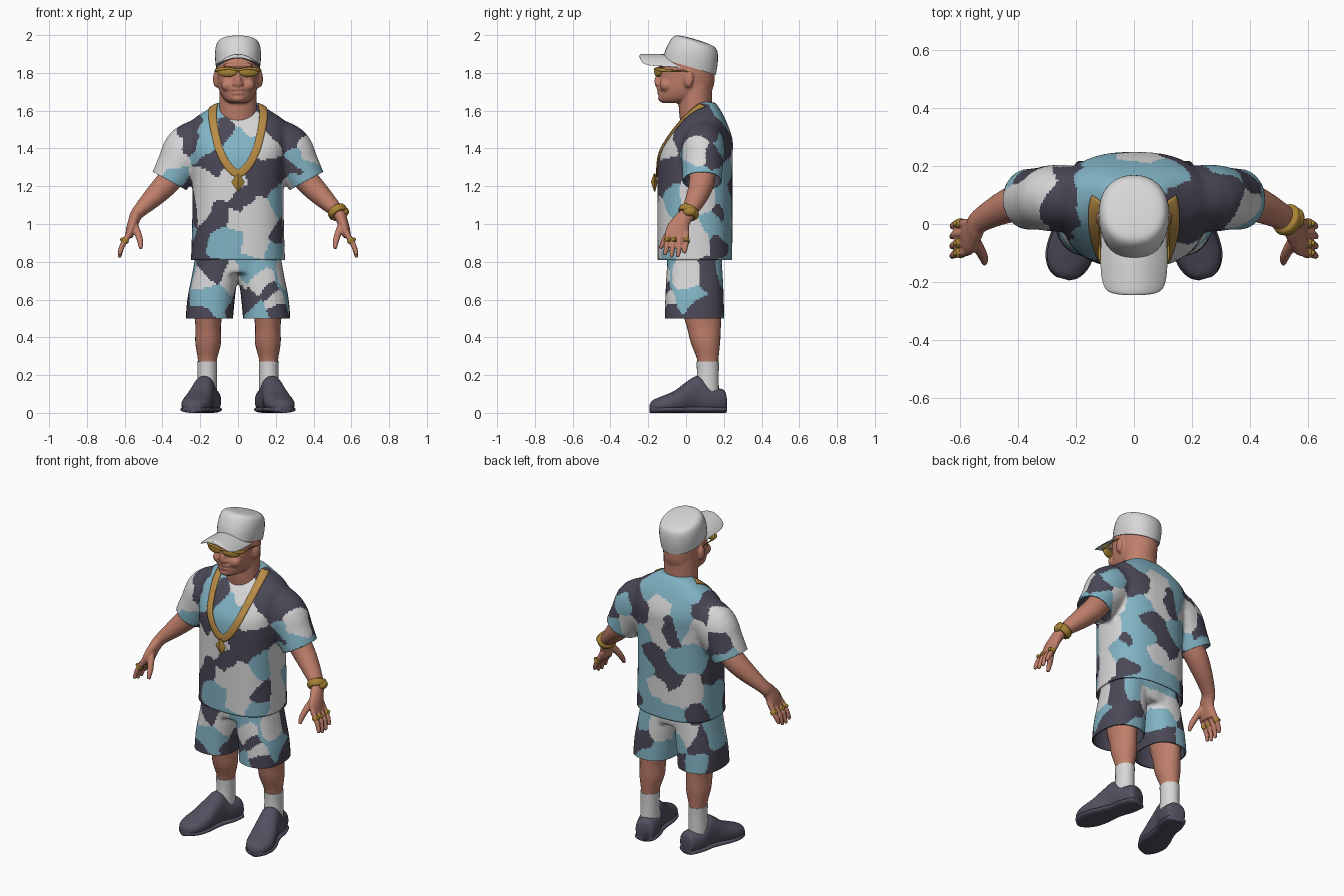
import bpy, bmesh
from math import cos, sin, pi, radians
from mathutils import Vector, Matrix, noise, kdtree
from mathutils.bvhtree import BVHTree

cube = bpy.data.objects.get("Cube")
if cube:
    bpy.data.objects.remove(cube)

Y, Z = Vector((0, 1, 0)), Vector((0, 0, 1))


def material(name, *rgb):
    m = bpy.data.materials.new(name)
    m.use_nodes = True
    m.diffuse_color = (*rgb, 1)
    m.node_tree.nodes["Principled BSDF"].inputs["Base Color"].default_value = (*rgb, 1)
    return m


skin = material("skin", .52, .21, .145)
white = material("white cloth", .68, .68, .68)
blue = material("light blue", .22, .45, .55)
dark = material("dark grey", .07, .065, .095)
shoe_grey = material("shoe grey", .085, .08, .115)
gold = material("gold", .48, .26, .06)
deep_gold = material("deep gold", .4, .23, .035)


def spline(points, sub):
    """Catmull-Rom interpolation of equal-length tuples."""
    pts = [points[0], *points, points[-1]]
    out = []
    for a, b, c, d in zip(pts, pts[1:], pts[2:], pts[3:]):
        for k in range(sub):
            t = k / sub
            out.append([q + t / 2 * (r - p + t * (2*p - 5*q + 4*r - s + t * (3*(q - r) + s - p)))
                        for p, q, r, s in zip(a, b, c, d)])
    return out + [list(points[-1])]


def loft(bm, rings, axis=None, ref=Y, power=2, seg=24, sub=4):
    """Skin rings (x, y, z, half width, half depth), square to axis or to the path."""
    rings = spline(rings, sub)
    centres = [Vector(r[:3]) for r in rings]
    loops = []
    for i, (c, r) in enumerate(zip(centres, rings)):
        t = axis or centres[min(i + 1, len(rings) - 1)] - centres[max(i - 1, 0)]
        u = ref.cross(t).normalized()
        v = t.cross(u).normalized()
        loop = []
        for k in range(seg):
            a, b = cos(2 * pi * k / seg), sin(2 * pi * k / seg)
            a, b = (abs(w) ** (2 / power) * (1 if w > 0 else -1) for w in (a, b))
            loop.append(bm.verts.new(c + u * r[3] * a + v * r[4] * b))
        loops.append(loop)
    for p, q in zip(loops, loops[1:]):
        for k in range(seg):
            n = (k + 1) % seg
            bm.faces.new((p[k], p[n], q[n], q[k]))
    bm.faces.new(loops[0][::-1])
    bm.faces.new(loops[-1])


def ball(bm, loc, size, yaw=0):
    turn = Matrix.LocRotScale(Vector(loc), Matrix.Rotation(yaw, 3, 'Z'), Vector(size))
    bmesh.ops.create_uvsphere(bm, u_segments=24, v_segments=14, radius=1, matrix=turn)


def mirror(bm):
    copy = bmesh.ops.duplicate(bm, geom=bm.verts[:] + bm.edges[:] + bm.faces[:])["geom"]
    for v in copy:
        if isinstance(v, bmesh.types.BMVert):
            v.co.x *= -1


def finish(name, bm, mats, voxel=0, smooth=4):
    bmesh.ops.recalc_face_normals(bm, faces=bm.faces[:])
    me = bpy.data.meshes.new(name)
    bm.to_mesh(me)
    bm.free()
    ob = bpy.data.objects.new(name, me)
    bpy.context.scene.collection.objects.link(ob)
    if voxel:
        # fuse overlapping parts into one skin
        mod = ob.modifiers.new("fuse", 'REMESH')
        mod.mode, mod.voxel_size = 'VOXEL', voxel
        mod = ob.modifiers.new("soften", 'SMOOTH')
        mod.iterations = smooth
        graph = bpy.context.evaluated_depsgraph_get()
        me = bpy.data.meshes.new_from_object(ob.evaluated_get(graph))
        ob.modifiers.clear()
        ob.data = me
    me.materials.clear()
    for m in mats:
        me.materials.append(m)
    me.shade_smooth()
    me.set_sharp_from_angle(angle=radians(50))
    return ob


# Camouflage: each face takes the colour of its nearest blotch; order white, blue, dark
front_blotches = (
    ((-.36, 1.36), (0, 1.57), (.06, 1.56), (-.17, 1.2), (-.03, 1.21), (.1, 1.08), (.13, 1),
     (.1, .88), (.17, 1.4), (-.2, 1.12), (-.02, 1.02), (-.19, .73), (-.04, .7), (.12, .7),
     (.2, .58)),
    ((-.37, 1.25), (-.17, 1.53), (0, 1.46), (0, 1.36), (-.18, 1.41), (-.09, .87), (-.04, .91),
     (.2, .84), (.34, 1.34), (.22, 1.13), (-.12, .62), (-.21, .6), (.07, .76), (.25, .7),
     (.12, .54)),
    ((-.27, 1.46), (-.07, 1.5), (-.12, 1.32), (.22, 1.5), (.28, 1.44), (.17, 1.3), (.11, 1.21),
     (.03, 1.15), (-.1, 1.03), (-.2, .87), (.24, .93), (.27, 1.27), (.43, 1.3), (-.15, .76),
     (.05, .6), (.17, .64), (.23, .53), (-.22, .52)))
back_blotches = (
    ((.03, 1.5), (.04, 1.38), (.01, 1.3), (.01, 1.01), (-.1, .96), (-.2, 1), (-.22, 1.37),
     (.27, 1.3), (.05, .7), (-.12, .73)),
    ((.12, 1.56), (.14, 1.29), (.2, 1.16), (.16, .97), (.13, 1.09), (.06, .88), (-.1, 1.5),
     (-.13, 1.41), (-.12, 1.18), (-.2, 1.21), (-.1, .85), (.33, 1.42), (-.4, 1.25), (.38, 1.25),
     (.18, .74), (.08, .56), (-.05, .65), (-.18, .55)),
    ((.19, 1.5), (.15, 1.41), (-.05, 1.37), (.04, 1.19), (-.02, 1.1), (-.07, 1.04), (-.25, 1.5),
     (-.22, .87), (-.36, 1.32), (.15, .62), (-.1, .54), (-.21, .66)))
# flanks, sleeve tops and nape
side_blotches = (
    ((.25, .06, .93), (.24, .1, 1.13), (.42, .06, 1.38), (-.42, .04, 1.38), (-.32, .15, 1.48),
     (.25, 0, .73)),
    ((.25, .14, 1), (-.25, .08, .95), (-.17, .1, 1.6), (0, .19, 1.59), (.4, .05, 1.25),
     (.27, .02, .62), (-.27, .05, .7)),
    ((.25, .21, 1.05), (.25, .22, .9), (.3, .1, 1.5), (.22, .1, 1.56), (.38, .14, 1.35),
     (-.25, .09, 1.55), (-.25, .05, 1.08), (.24, .12, .74), (.27, .08, .54), (-.27, .05, .56)))
blotches = [(Vector((x, y, z)), i) for y, side in ((-.13, front_blotches), (.22, back_blotches))
            for i, group in enumerate(side) for x, z in group]
blotches += [(Vector(co), i) for i, group in enumerate(side_blotches) for co in group]
tree = kdtree.KDTree(len(blotches))
for n, (co, i) in enumerate(blotches):
    tree.insert(co, n)
tree.balance()


def tailor(ob, openings):
    """Cut open the cloth ends, paint the pattern and give the cloth thickness."""
    bm = bmesh.new()
    bm.from_mesh(ob.data)
    for point, out, radius in openings:
        point = Vector(point)
        faces = [f for f in bm.faces if (f.calc_center_median() - point).length < radius]
        parts = {g for f in faces for g in (*f.verts, *f.edges)}
        bmesh.ops.bisect_plane(bm, geom=faces + list(parts), plane_co=point,
                               plane_no=Vector(out), clear_outer=True)
    for f in bm.faces:
        f.smooth = True
        co = f.calc_center_median()
        f.material_index = blotches[tree.find(co + noise.noise_vector(co * 10) * .035)[1]][1]
    bm.to_mesh(ob.data)
    bm.free()
    mod = ob.modifiers.new("cloth", 'SOLIDIFY')
    mod.thickness, mod.material_offset = .008, 2


# Shirt with sleeves
bm = bmesh.new()
loft(bm, [(.12, .1, 1.5, .09, .09), (.25, .09, 1.4, .135, .115), (.32, .087, 1.3, .115, .108),
          (.363, .085, 1.228, .102, .105), (.373, .085, 1.21, .102, .105)])
mirror(bm)
loft(bm, [(0, .047, .79, .25, .197), (0, .047, 1, .243, .199), (0, .047, 1.2, .242, .199),
          (0, .05, 1.36, .25, .197), (0, .07, 1.45, .26, .176), (0, .088, 1.54, .25, .127),
          (0, .1, 1.6, .17, .085), (0, .105, 1.645, .1, .05)], axis=Z, power=2.5, seg=40)
shirt = finish("shirt", bm, (white, blue, dark), .011, 5)
tailor(shirt, [((0, 0, .81), (0, 0, -1), 1),
               ((.363, .085, 1.228), (.48, 0, -.88), .118),
               ((-.363, .085, 1.228), (-.48, 0, -.88), .118)])

# Shorts
bm = bmesh.new()
loft(bm, [(.153, .045, .48, .125, .158), (.143, .045, .6, .126, .155),
          (.125, .045, .72, .121, .15), (.11, .045, .86, .11, .14)], axis=Z, power=2.4)
mirror(bm)
loft(bm, [(0, .045, .74, .2, .14), (0, .045, .86, .22, .15)], axis=Z, power=2.5)
shorts = finish("shorts", bm, (white, blue, dark), .011, 4)
tailor(shorts, [((0, 0, .5), (0, 0, -1), 1)])

# Legs
bm = bmesh.new()
loft(bm, [(.15, .07, .7, .085, .1), (.157, .085, .53, .074, .1), (.158, .095, .45, .067, .089),
          (.158, .103, .37, .068, .077), (.162, .115, .28, .05, .056),
          (.163, .115, .2, .046, .054)], axis=Z)
mirror(bm)
finish("legs", bm, [skin])

# Socks
bm = bmesh.new()
loft(bm, [(.163, .115, .273, .053, .06), (.163, .115, .2, .051, .058),
          (.165, .11, .1, .054, .064)], axis=Z)
mirror(bm)
finish("socks", bm, [white])

# Shoes: (length position, half width, height)
shoe = [(.06, .035, .09), (.045, .056, .125), (-.03, .066, .14), (-.09, .06, .195),
        (-.15, .066, .165), (-.21, .076, .12), (-.28, .075, .09), (-.33, .052, .07),
        (-.35, .022, .05)]
turn = Matrix.Translation((.155, .15, 0)) @ Matrix.Rotation(radians(15), 4, 'Z')
for name, wider, top in (("shoes", 1, 1), ("shoe_soles", 1.07, 0)):
    bm = bmesh.new()
    loft(bm, [(0, s, (h if top else .036) / 2, w * wider, (h if top else .036) / 2)
              for s, w, h in shoe], axis=-Y, ref=Z, power=2.3)
    bm.transform(turn)
    mirror(bm)
    finish(name, bm, [shoe_grey])

# Arms with hands
bm = bmesh.new()
loft(bm, [(.25, .09, 1.38, .07, .07), (.36, .085, 1.235, .066, .068), (.44, .06, 1.15, .056, .058),
          (.53, .012, 1.06, .035, .042), (.55, -.02, 1.02, .03, .046),
          (.567, -.045, .97, .026, .061), (.578, -.05, .93, .02, .06)])
for i, drop in enumerate((.835, .822, .826, .845)):
    y = -.1 + i * .034
    loft(bm, [(.565, y * .9, .97, .016, .016), (.59, y, .925, .0155, .0145),
              (.615, y - .004, .88, .015, .0135), (.628, y - .012, drop, .01, .01)], seg=12)
loft(bm, [(.555, -.045, 1.01, .02, .022), (.53, -.09, .95, .019, .019),
          (.517, -.118, .905, .016, .016), (.515, -.135, .87, .01, .01)], seg=12)
mirror(bm)
finish("arms", bm, [skin], .0055, 4)

# Bracelet on the left wrist
bm = bmesh.new()
loft(bm, [(.514, .024, 1.078, .042, .046), (.52, .019, 1.07, .051, .055),
          (.53, .012, 1.06, .053, .057), (.538, .004, 1.048, .046, .05)])
ball(bm, (.565, .02, 1.065), (.022, .034, .024))
finish("bracelet", bm, [deep_gold])

# Finger rings on both hands
bm = bmesh.new()
for y in (-.1, -.066, .002):
    loft(bm, [(.59, y, .922, .017, .016), (.598, y, .912, .021, .018), (.604, y, .902, .017, .016)],
         seg=12, sub=2)
    ball(bm, (.616, y, .918), (.008, .01, .01))
mirror(bm)
finish("finger_rings", bm, [deep_gold])

# Head with neck, ears, nose, brow, cheeks and lips
bm = bmesh.new()
ball(bm, (.116, .012, 1.768), (.015, .028, .046), -.3)
ball(bm, (.05, -.105, 1.735), (.04, .035, .035))
ball(bm, (.015, -.147, 1.742), (.014, .015, .012))
mirror(bm)
loft(bm, [(0, .07, 1.48, .105, .09), (0, .05, 1.6, .1, .088), (0, .05, 1.74, .1, .09)], axis=Z)
loft(bm, [(0, -.065, 1.64, .042, .06), (0, -.028, 1.662, .075, .115), (0, 0, 1.715, .101, .142),
          (0, .008, 1.8, .112, .145), (0, .012, 1.87, .111, .138), (0, .02, 1.92, .09, .11)],
     axis=Z, power=2.1, seg=32)
ball(bm, (0, -.15, 1.755), (.018, .018, .034))
ball(bm, (0, -.128, 1.84), (.085, .02, .014))
ball(bm, (0, -.14, 1.714), (.038, .016, .008))
ball(bm, (0, -.138, 1.692), (.034, .016, .008))
ball(bm, (0, -.128, 1.664), (.035, .02, .018))
finish("head", bm, [skin], .007, 3)

# Cap crown and brim
bm = bmesh.new()
loft(bm, [(0, .018, 1.832, .117, .146), (0, .03, 1.885, .122, .143), (0, .043, 1.935, .118, .131),
          (0, .05, 1.962, .104, .114), (0, .053, 1.972, .075, .085), (0, .055, 1.976, .02, .03)],
     axis=Vector((0, .29, .956)), power=2.2, seg=36)
finish("cap_crown", bm, [white])
bm = bmesh.new()
loft(bm, [(0, -.03, 1.88, .113, .012), (0, -.12, 1.888, .115, .011), (0, -.18, 1.889, .112, .011),
          (0, -.22, 1.889, .1, .011), (0, -.238, 1.888, .075, .01),
          (0, -.245, 1.887, .03, .007)], axis=-Y, ref=Z, seg=36)
for v in bm.verts:
    v.co.z -= 4 * v.co.x ** 2
finish("cap_brim", bm, [white])

# Sunglasses
bm = bmesh.new()
ball(bm, (.057, -.148, 1.805), (.054, .016, .027), .25)
mirror(bm)
finish("lenses", bm, [deep_gold])
bm = bmesh.new()
loft(bm, [(0, -.162, 1.815, .006, .007), (.06, -.16, 1.823, .006, .006),
          (.112, -.13, 1.815, .007, .01), (.119, -.06, 1.812, .003, .004),
          (.122, .01, 1.808, .003, .004), (.122, .025, 1.79, .003, .003)], ref=Z, seg=10)
mirror(bm)
finish("glasses_frame", bm, [deep_gold])

# Necklace band laid on the shirt
surface = BVHTree.FromPolygons([v.co for v in shirt.data.vertices],
                               [p.vertices[:] for p in shirt.data.polygons])
side = [(.115, .09, 1.61), (.128, .05, 1.59), (.132, -.01, 1.55), (.122, -.1, 1.48),
        (.098, -.15, 1.39), (.056, -.17, 1.31)]
path = [Vector(p) for p in spline(side + [(0, -.17, 1.268)]
                                  + [(-x, y, z) for x, y, z in reversed(side)], 5)]
bm = bmesh.new()
rows = []
for i, p in enumerate(path):
    along = path[min(i + 1, len(path) - 1)] - path[max(i - 1, 0)]
    spot, normal = surface.find_nearest(p)[:2]
    across = along.cross(normal).normalized() * .021
    row = []
    for k in (-1, -.5, 0, .5, 1):
        spot, n = surface.find_nearest(p + across * k)[:2]
        row.append(bm.verts.new(spot + n * .003))
    rows.append(row)
for a, b in zip(rows, rows[1:]):
    for k in range(4):
        bm.faces.new((a[k], a[k + 1], b[k + 1], b[k]))
necklace = finish("necklace", bm, [gold])
mod = necklace.modifiers.new("band", 'SOLIDIFY')
mod.thickness, mod.offset = .007, 0

# Diamond pendant
bm = bmesh.new()
loft(bm, [(0, -.166, 1.172, .003, .003), (0, -.168, 1.222, .036, .018),
          (0, -.166, 1.268, .004, .004)], axis=Z, seg=4, sub=1)
finish("pendant", bm, [deep_gold])
